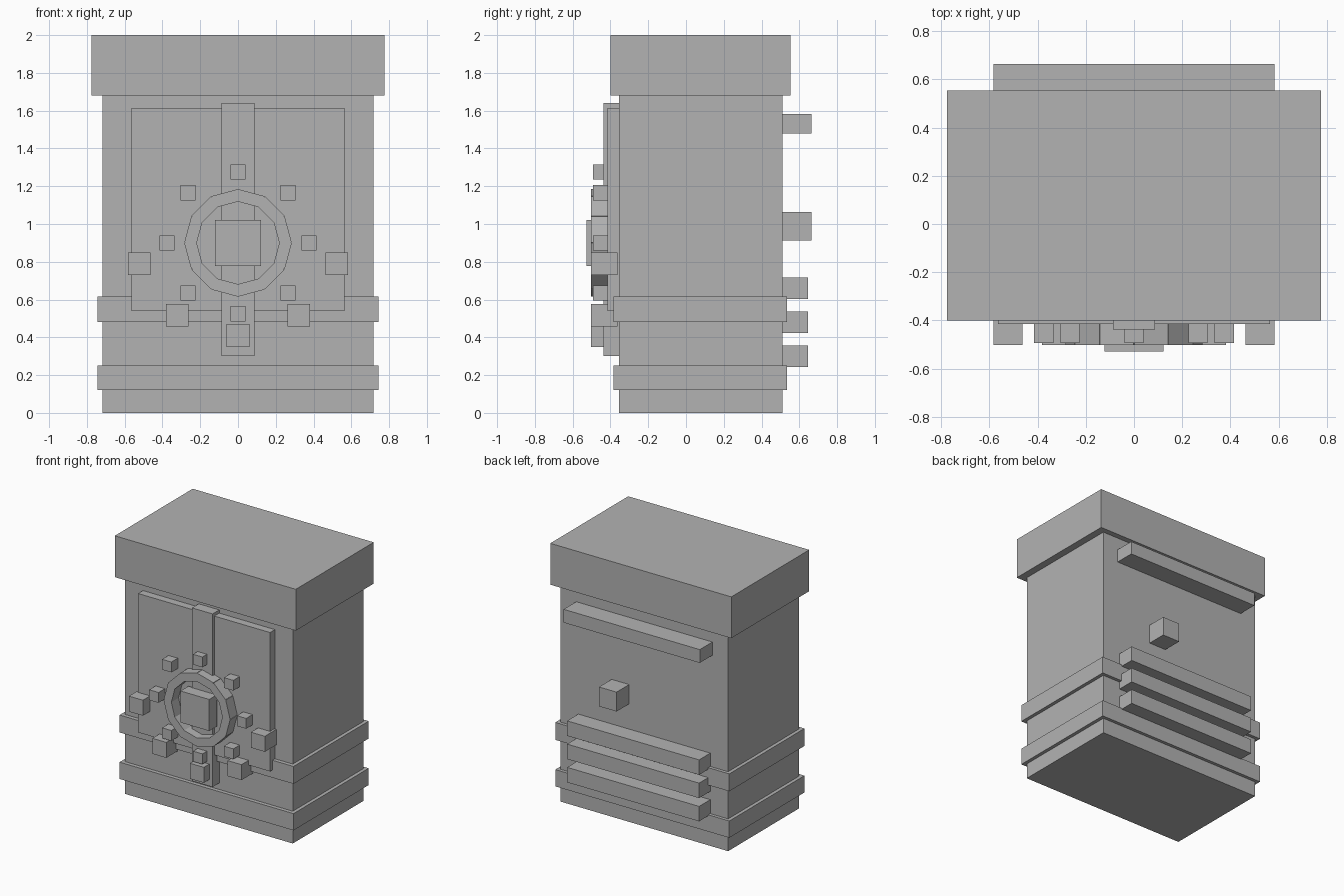
import bpy
from math import radians, sin, cos
from mathutils import Matrix

if "Cube" in bpy.data.objects:
    bpy.data.objects.remove(bpy.data.objects["Cube"], do_unlink=True)

# One plain stone grey
GREY = (0.45, 0.45, 0.45, 1)
stone = bpy.data.materials.new("stone_grey")
stone.use_nodes = True
stone.diffuse_color = GREY
stone.node_tree.nodes["Principled BSDF"].inputs["Base Color"].default_value = GREY


def box(name, x, y, z, turn=0):
    """Box from (min, max) ranges, turned about its own y axis."""
    bpy.ops.mesh.primitive_cube_add(size=1)
    ob = bpy.context.object
    ob.name = name
    size = [b - a for a, b in (x, y, z)]
    ob.data.transform(Matrix.Rotation(turn, 4, "Y") @ Matrix.Diagonal((*size, 1)))
    ob.location = [(a + b) / 2 for a, b in (x, y, z)]
    ob.data.materials.append(stone)
    return ob


def around(c, half):
    return (c - half, c + half)


# Main block, cap and the two bands
box("body", around(0, 0.718), (-0.355, 0.51), (0, 1.68))
box("cap", around(0, 0.775), (-0.4, 0.553), (1.68, 2))
for name, z in (("lower_band", (0.12, 0.25)), ("upper_band", (0.48, 0.615))):
    box(name, around(0, 0.745), (-0.385, 0.535), z)

# Front panel, central strip and dial block
box("front_panel", around(0, 0.565), (-0.415, -0.355), (0.54, 1.615))
box("front_strip", around(0, 0.088), (-0.437, -0.355), (0.3, 1.64))
DIAL = 0.9
box("dial_block", around(0, 0.123), (-0.528, -0.43), around(DIAL, 0.122))

# Ring of twelve blocks around the dial
for i in range(12):
    a = radians(15 + 30 * i)
    box("ring_block", around(0.243 * cos(a), 0.032),
        (-0.503, -0.413), around(DIAL + 0.243 * sin(a), 0.072), -a)

# Eight small studs in a circle
for i in range(8):
    a = radians(45 * i)
    box("small_stud", around(0.375 * cos(a), 0.04),
        (-0.493, -0.413), around(DIAL + 0.375 * sin(a), 0.04))

# Larger studs in an arc below the dial
for x, z in ((-0.522, 0.79), (-0.322, 0.517), (0, 0.41), (0.322, 0.517), (0.522, 0.79)):
    box("large_stud", around(x, 0.06), (-0.503, -0.363), around(z, 0.06))

# Back: long top bar, knob and three lower bars
box("back_top_bar", around(0, 0.583), (0.5, 0.664), (1.48, 1.583))
box("back_knob", around(0.205, 0.075), (0.5, 0.664), (0.913, 1.063))
for z in (0.3, 0.48, 0.66):
    box("back_lower_bar", around(0, 0.565), (0.5, 0.647), around(z, 0.058))
